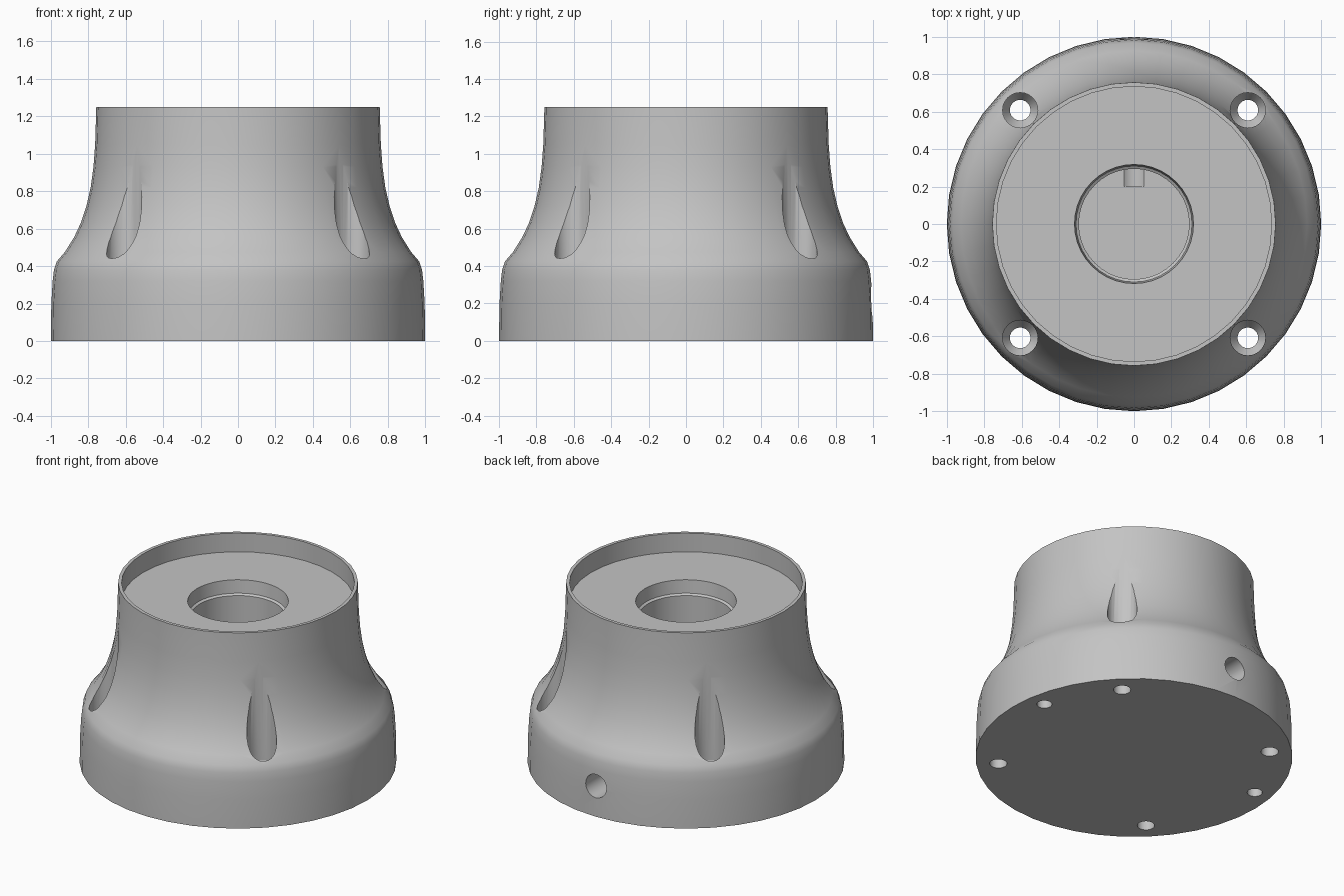
import bpy, bmesh, math
from mathutils import Matrix, Vector

cube = bpy.data.objects.get("Cube")
if cube:
    bpy.data.objects.remove(cube, do_unlink=True)

grey = bpy.data.materials.new("matte grey")
grey.use_nodes = True
colour = (0.55, 0.55, 0.55, 1)
grey.diffuse_color = colour
grey.node_tree.nodes["Principled BSDF"].inputs["Base Color"].default_value = colour


def lathe(name, profile, segments, matrix=Matrix()):
    """Spin a radius/height profile around z into a closed solid."""
    bm = bmesh.new()
    verts = [bm.verts.new((r, 0, z)) for r, z in profile]
    edges = [bm.edges.new(pair) for pair in zip(verts, verts[1:])]
    bmesh.ops.spin(bm, geom=verts + edges, cent=(0, 0, 0), axis=(0, 0, 1),
                   angle=math.tau, steps=segments, use_merge=False)
    bmesh.ops.remove_doubles(bm, verts=bm.verts, dist=1e-4)
    bmesh.ops.dissolve_degenerate(bm, edges=bm.edges, dist=1e-5)
    bmesh.ops.recalc_face_normals(bm, faces=bm.faces)
    bm.transform(matrix)
    mesh = bpy.data.meshes.new(name)
    bm.to_mesh(mesh)
    bm.free()
    mesh.materials.append(grey)
    obj = bpy.data.objects.new(name, mesh)
    bpy.context.collection.objects.link(obj)
    return obj


def rod(name, radius, length, matrix):
    return lathe(name, [(0, 0), (radius, 0), (radius, length), (0, length)], 24, matrix)


# Flared body with a top recess and a stepped central bore
outside = [(0, 0), (1, 0), (.997, .2), (.99, .32), (.983, .38), (.968, .425),
           (.925, .475), (.875, .555), (.84, .63), (.81, .72), (.787, .82),
           (.772, .93), (.763, 1.05), (.757, 1.25)]
inside = [(.735, 1.25), (.735, 1.12), (.318, 1.12), (.31, 1.03),
          (.295, 1.02), (.295, .15), (0, .15)]
body = lathe("flared_base", outside + inside, 40)

cutters = []

# Four screw holes, countersunk under tall pockets in the flare
screw = [(0, -.1), (.055, -.1), (.055, .3), (.094, .36), (.094, 1.3), (0, 1.3)]
for sx in (-1, 1):
    for sy in (-1, 1):
        place = Matrix.Translation((.608 * sx, .608 * sy, 0))
        cutters.append(lathe("screw_pocket_cutter", screw, 24, place))

# Two blind holes in the underside
for angle in (10, 170):
    a = math.radians(angle)
    place = Matrix.Translation(Vector((math.cos(a), math.sin(a), 0)) * .88
                               + Vector((0, 0, -.1)))
    cutters.append(rod("underside_hole_cutter", .048, .35, place))

# Cable hole through the back wall into the bore
back = Matrix.Translation((0, 1.2, .21)) @ Matrix.Rotation(math.pi / 2, 4, "X")
cutters.append(rod("cable_hole_cutter", .08, 1.0, back))

bpy.context.view_layer.objects.active = body
for cutter in cutters:
    cutter.hide_render = True
    cut = body.modifiers.new("cut", "BOOLEAN")
    cut.operation = "DIFFERENCE"
    cut.solver = "EXACT"
    cut.object = cutter
    bpy.ops.object.modifier_apply(modifier=cut.name)
    bpy.data.objects.remove(cutter, do_unlink=True)

# Smooth curves with crisp rims
bpy.ops.object.select_all(action="DESELECT")
body.select_set(True)
bpy.context.view_layer.objects.active = body
bpy.ops.object.shade_smooth_by_angle(angle=math.radians(30))
